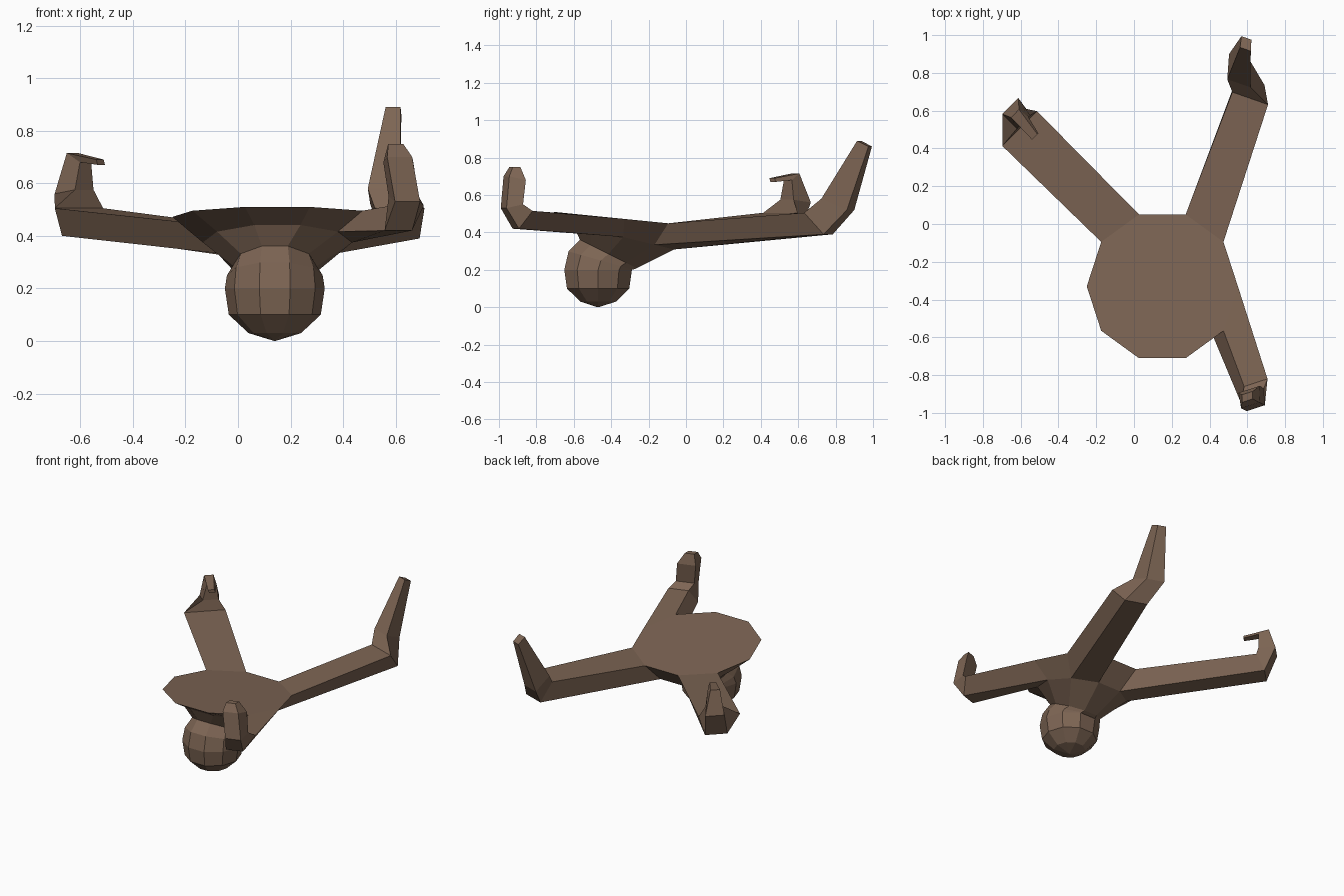
import bpy, math
from mathutils import Vector

if "Cube" in bpy.data.objects:
    bpy.data.objects.remove(bpy.data.objects["Cube"])

brown = bpy.data.materials.new("brown")
brown.diffuse_color = (0.205, 0.130, 0.088, 1)
brown.use_nodes = True
brown.node_tree.nodes["Principled BSDF"].inputs["Base Color"].default_value = brown.diffuse_color
SIDES = 10


def ring(x, y, z, r, slope=0.0):
    """Ten-sided ring, tilted so it drops towards the back."""
    pts = []
    for i in range(SIDES):
        a = math.tau * i / SIDES
        dy = r * math.sin(a)
        pts.append(Vector((x + r * math.cos(a), y + dy, z - slope * dy)))
    return pts


def loft(name, rings, cap_start=False, cap_end=False, skip=()):
    """Skin consecutive rings; skip leaves openings in the first band."""
    n = len(rings[0])
    verts = [p for r in rings for p in r]
    faces = []
    for k in range(len(rings) - 1):
        for j in range(n):
            if k == 0 and j in skip:
                continue
            a, b, j2 = k * n, (k + 1) * n, (j + 1) % n
            faces.append((a + j, b + j, b + j2, a + j2))
    if cap_start:
        faces.append(tuple(range(n)))
    if cap_end:
        last = (len(rings) - 1) * n
        faces.append(tuple(last + j for j in reversed(range(n))))
    mesh = bpy.data.meshes.new(name)
    mesh.from_pydata(verts, [], faces)
    mesh.materials.append(brown)
    mesh.validate()
    obj = bpy.data.objects.new(name, mesh)
    bpy.context.collection.objects.link(obj)
    return obj


# Flat-topped body tapering down to the neck, open where arms grow out
rim = ring(0.15, -0.33, 0.472, 0.40, 0.10)
under = ring(0.15, -0.335, 0.375, 0.284, 0.245)
neck = ring(0.14, -0.415, 0.285, 0.16, 0.50)
loft("body", [rim, under, neck], cap_start=True, skip=(1, 3, 9))

# Round head hanging below the body
head = [neck,
        ring(0.14, -0.455, 0.25, 0.182, 0.28),
        ring(0.14, -0.47, 0.20, 0.19),
        ring(0.14, -0.47, 0.10, 0.175),
        ring(0.14, -0.47, 0.03, 0.10),
        ring(0.14, -0.47, 0.00, 0.002)]
loft("head", head, cap_end=True)


def arm(name, i, direction, stations):
    """Four-sided arm from rim side i. Station: inner point, half width, outer point, half width."""
    d = Vector(direction).normalized()
    left = Vector((-d.y, d.x, 0))
    j = (i + 1) % SIDES
    rings = [[rim[i], rim[j], under[j], under[i]]]
    for inner, wi, outer, wo in stations:
        a, b = Vector(inner), Vector(outer)
        rings.append([a - left * wi, a + left * wi, b + left * wo, b - left * wo])
    loft(name, rings, cap_end=True)


# Back right arm with a straight raised tip
arm("back_right_arm", 1, (0.33, 0.944, 0), [
    ((0.615, 0.665, 0.505), 0.10, (0.62, 0.76, 0.39), 0.075),
    ((0.555, 0.745, 0.58), 0.065, (0.56, 0.88, 0.52), 0.06),
    ((0.59, 0.925, 0.89), 0.03, (0.595, 0.985, 0.86), 0.028)])

# Back left arm with a hooked tip
arm("back_left_arm", 3, (-0.707, 0.707, 0), [
    ((-0.605, 0.505, 0.505), 0.13, (-0.62, 0.56, 0.40), 0.07),
    ((-0.585, 0.54, 0.575), 0.05, (-0.655, 0.625, 0.56), 0.06),
    ((-0.58, 0.545, 0.68), 0.03, (-0.63, 0.585, 0.715), 0.03),
    ((-0.52, 0.465, 0.67), 0.02, (-0.525, 0.46, 0.69), 0.02)])

# Front right arm with a blunt upright tip
arm("front_right_arm", 9, (0.31, -0.95, 0), [
    ((0.645, -0.84, 0.515), 0.065, (0.61, -0.91, 0.42), 0.055),
    ((0.63, -0.89, 0.55), 0.06, (0.645, -0.975, 0.53), 0.05),
    ((0.61, -0.875, 0.68), 0.06, (0.615, -0.96, 0.70), 0.05),
    ((0.60, -0.895, 0.75), 0.03, (0.60, -0.935, 0.75), 0.03)])
